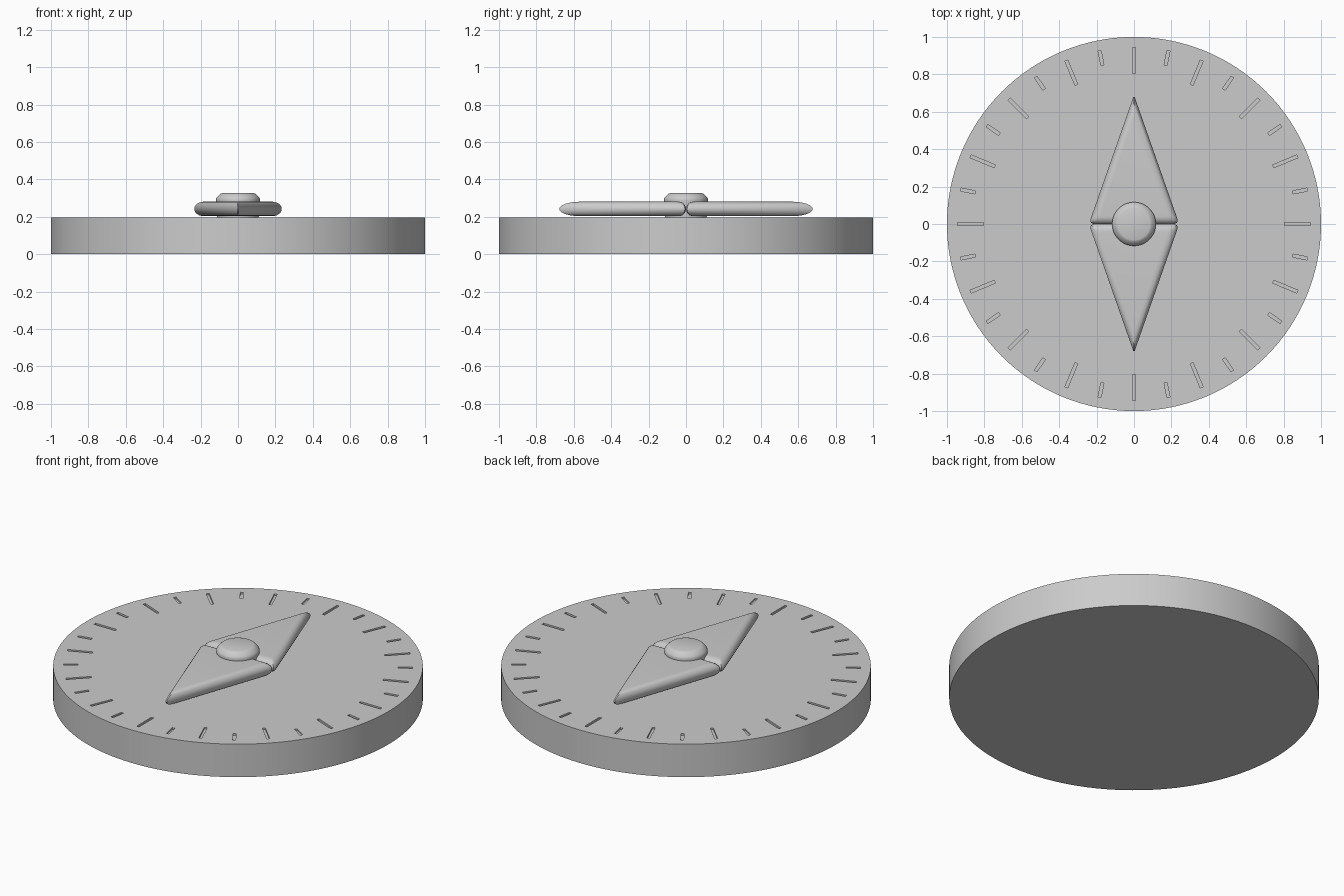
import bpy, bmesh
from math import sin, cos, pi, radians, hypot
from mathutils import Matrix

if "Cube" in bpy.data.objects:
    bpy.data.objects.remove(bpy.data.objects["Cube"])


def finish(bm, name, smooth=True):
    bmesh.ops.recalc_face_normals(bm, faces=bm.faces)
    mesh = bpy.data.meshes.new(name)
    bm.to_mesh(mesh)
    bm.free()
    ob = bpy.data.objects.new(name, mesh)
    bpy.context.collection.objects.link(ob)
    bpy.ops.object.select_all(action='DESELECT')
    ob.select_set(True)
    bpy.context.view_layer.objects.active = ob
    if smooth:
        bpy.ops.object.shade_smooth_by_angle(angle=radians(35))
    return ob


def stack(name, rings):
    """Skin a stack of equal-length point loops and cap both ends."""
    bm = bmesh.new()
    loops = [[bm.verts.new(p) for p in ring] for ring in rings]
    n = len(loops[0])
    for a, b in zip(loops, loops[1:]):
        for i in range(n):
            j = (i + 1) % n
            bm.faces.new((a[i], a[j], b[j], b[i]))
    bm.faces.new(loops[0][::-1])
    bm.faces.new(loops[-1])
    return finish(bm, name)


def lathe(name, profile, n):
    return stack(name, [[(r * cos(2 * pi * i / n), r * sin(2 * pi * i / n), z)
                         for i in range(n)] for r, z in profile])


# round dial plate
TOP = 0.197
dial = lathe("dial", [(1, 0), (1, TOP)], 128)

# 32 shallow tick grooves, alternating long and short
bm = bmesh.new()
for k in range(32):
    inner, outer = (0.805, 0.945) if k % 2 == 0 else (0.865, 0.945)
    m = (Matrix.Rotation(2 * pi * k / 32, 4, 'Z')
         @ Matrix.Translation(((inner + outer) / 2, 0, TOP))
         @ Matrix.Diagonal((outer - inner, 0.016, 0.02, 1)))
    bmesh.ops.create_cube(bm, size=1, matrix=m)
cutter = finish(bm, "tick_cutter", False)
cutter.hide_render = True
cutter.hide_set(True)
mod = dial.modifiers.new("ticks", 'BOOLEAN')
mod.object = cutter
mod.solver = 'EXACT'

# two pointer halves: triangles with rounded edges, inset about the incentre
W, H, R, ZC = 0.245, 0.685, 0.039, 0.242
rho = W * H / (W + hypot(W, H))
outline = [(-0.215, 0), (0.215, 0), (0.23, 0.006), (0.234, 0.022),
           (0.004, 0.678), (-0.004, 0.678), (-0.234, 0.022), (-0.23, 0.006)]
for name, s in (("needle_north", 1), ("needle_south", -1)):
    rings = []
    for k in range(13):
        t = -pi / 2 + pi * k / 12
        f = 1 - R * (1 - cos(t)) / rho
        rings.append([(s * x * f, s * (rho + (y - rho) * f), ZC + R * sin(t))
                      for x, y in outline])
    stack(name, rings)

# centre pivot cap
lathe("pivot_cap", [(0.11, 0.19), (0.117, 0.285), (0.117, 0.295), (0.113, 0.304),
                    (0.094, 0.323), (0.086, 0.326)], 48)
